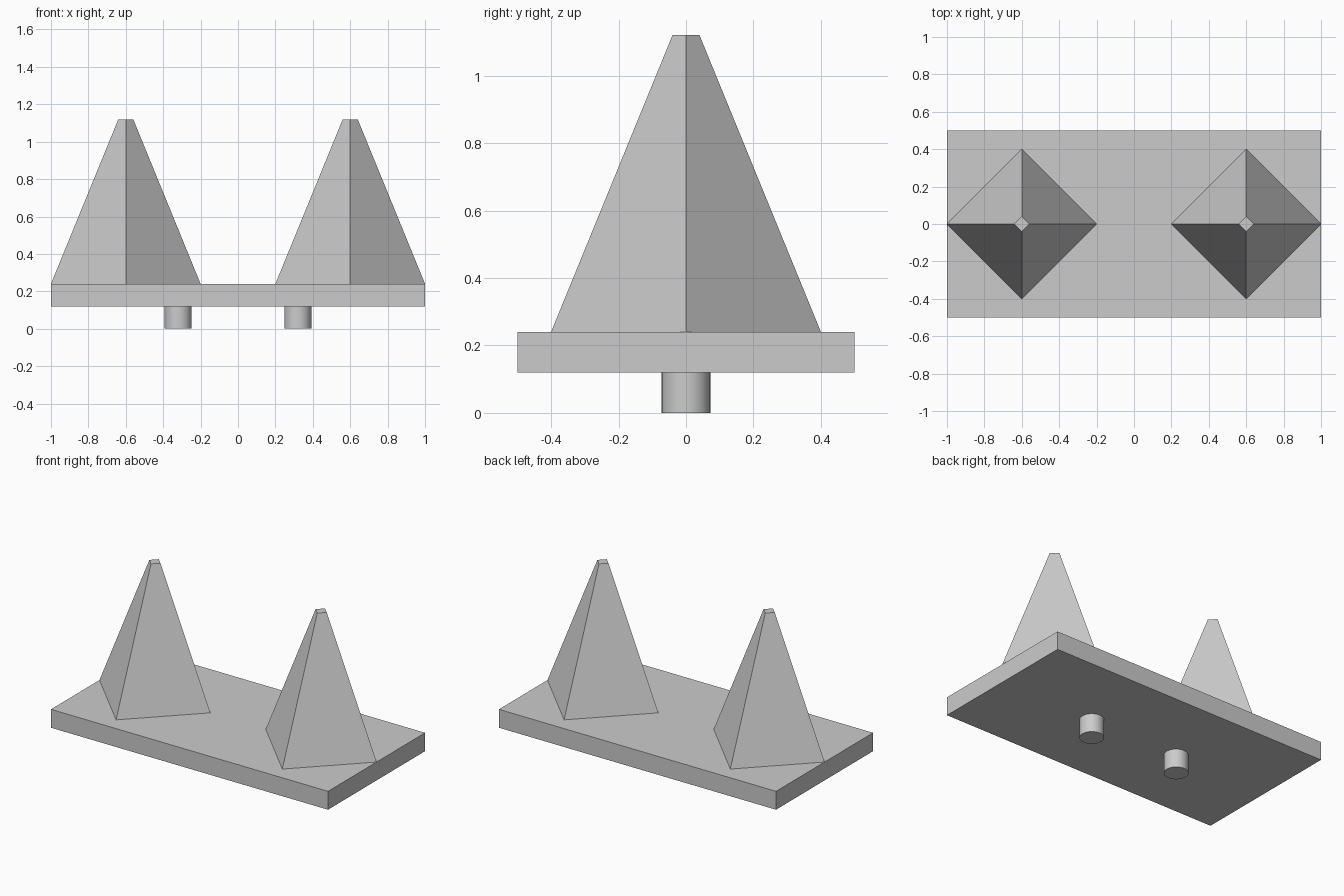
import bpy
import math

cube = bpy.data.objects.get("Cube")
if cube:
    bpy.data.objects.remove(cube, do_unlink=True)

# Single grey material
grey = bpy.data.materials.new("light_grey")
grey.use_nodes = True
colour = (0.6, 0.6, 0.6, 1.0)
grey.diffuse_color = colour
grey.node_tree.nodes["Principled BSDF"].inputs["Base Color"].default_value = colour


def finish(name):
    obj = bpy.context.object
    obj.name = name
    obj.data.materials.append(grey)
    return obj


# Base plate
bpy.ops.mesh.primitive_cube_add(size=1, location=(0, 0, 0.18))
plate = finish("base_plate")
plate.scale = (2, 1, 0.12)
bpy.ops.object.transform_apply(location=False, rotation=False, scale=True)

for side, sign in (("right", -1), ("left", 1)):
    # Four-sided spike with a small flat tip, corners along the axes
    bpy.ops.mesh.primitive_cone_add(vertices=4, radius1=0.4, radius2=0.04,
                                    depth=0.88, location=(sign * 0.6, 0, 0.68))
    finish(side + "_spike")

    # Round peg under the plate
    bpy.ops.mesh.primitive_cylinder_add(vertices=32, radius=0.072, depth=0.12,
                                        location=(sign * 0.32, 0, 0.06))
    finish(side + "_peg")
    bpy.ops.object.shade_smooth_by_angle(angle=math.radians(30))
